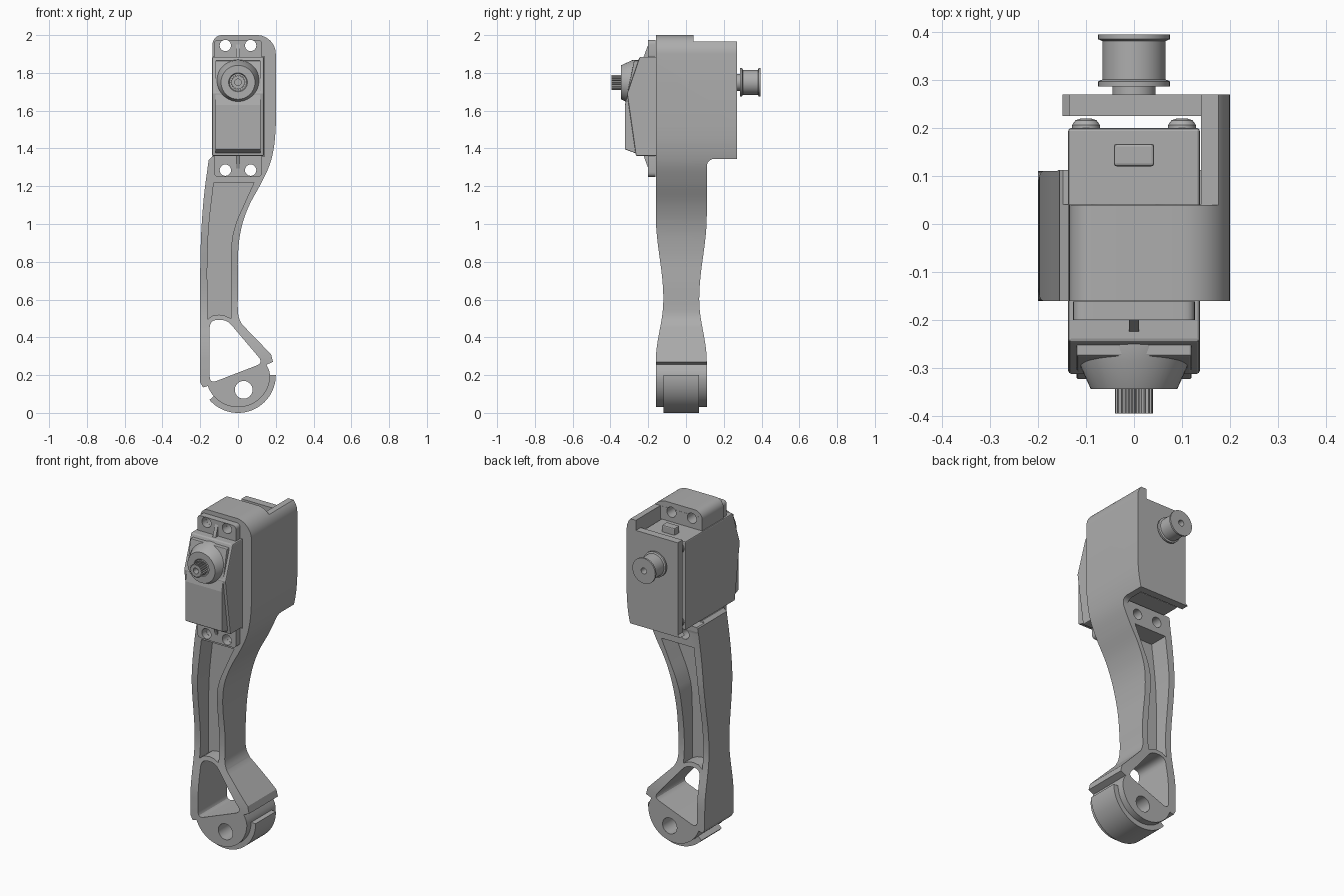
import bpy, bmesh
from math import sin, cos, pi, radians
from mathutils import Vector

if "Cube" in bpy.data.objects:
    bpy.data.objects.remove(bpy.data.objects["Cube"])

grey = bpy.data.materials.new("mid_grey")
grey.use_nodes = True
grey.diffuse_color = (0.42, 0.42, 0.42, 1)
grey.node_tree.nodes["Principled BSDF"].inputs["Base Color"].default_value = grey.diffuse_color


def activate(ob):
    bpy.ops.object.select_all(action='DESELECT')
    ob.select_set(True)
    bpy.context.view_layer.objects.active = ob


def apply(ob, mod):
    activate(ob)
    bpy.ops.object.modifier_apply(modifier=mod.name)


def smooth(ob, angle=30):
    activate(ob)
    bpy.ops.object.shade_smooth_by_angle(angle=radians(angle))


def finish(name, bm):
    bmesh.ops.recalc_face_normals(bm, faces=bm.faces[:])
    me = bpy.data.meshes.new(name)
    bm.to_mesh(me)
    bm.free()
    me.materials.append(grey)
    ob = bpy.data.objects.new(name, me)
    bpy.context.collection.objects.link(ob)
    return ob


def prism(name, pts, axis, a, b, bevel=0):
    """Extrude an outline (x,z along y, or y,z along x) from a to b."""
    bm = bmesh.new()
    place = (lambda p, t: (p[0], t, p[1])) if axis == 'y' else (lambda p, t: (t, p[0], p[1]))
    lo = [bm.verts.new(place(p, a)) for p in pts]
    hi = [bm.verts.new(place(p, b)) for p in pts]
    bm.faces.new(lo)
    bm.faces.new(hi[::-1])
    for i in range(len(pts)):
        j = (i + 1) % len(pts)
        bm.faces.new((lo[i], lo[j], hi[j], hi[i]))
    ob = finish(name, bm)
    if bevel:
        m = ob.modifiers.new("bevel", 'BEVEL')
        m.width, m.segments = bevel, 2
        apply(ob, m)
    return ob


def box(name, x, y, z, bevel=0):
    return prism(name, [(x[0], z[0]), (x[1], z[0]), (x[1], z[1]), (x[0], z[1])], 'y', *y, bevel)


def arc(cx, cz, r, a0, a1, n=12):
    angles = [radians(a0 + (a1 - a0) * i / n) for i in range(n + 1)]
    return [(cx + r * cos(t), cz + r * sin(t)) for t in angles]


def circle(cx, cz, r, n=32):
    return arc(cx, cz, r, 0, 360 - 360 / n, n - 1)


def rounded(pts, r, n=5):
    """Round every corner of a polygon."""
    out = []
    for i, p in enumerate(pts):
        p, q, s = Vector(p), Vector(pts[i - 1]), Vector(pts[(i + 1) % len(pts)])
        a = p + (q - p).normalized() * r
        b = p + (s - p).normalized() * r
        for k in range(n + 1):
            t = k / n
            out.append(tuple(a * (1 - t) ** 2 + p * 2 * t * (1 - t) + b * t * t))
    return out


def curve(pts, n=6):
    """Smooth curve through points."""
    v = [Vector(p) for p in [pts[0]] + pts + [pts[-1]]]
    out = [pts[0]]
    for a, b, c, d in zip(v, v[1:], v[2:], v[3:]):
        for k in range(1, n + 1):
            t = k / n
            out.append(tuple(0.5 * (2 * b + (c - a) * t + (2 * a - 5 * b + 4 * c - d) * t * t
                                    + (3 * b - a - 3 * c + d) * t ** 3)))
    return out


def boolean(ob, cutter, op='DIFFERENCE'):
    m = ob.modifiers.new("cut", 'BOOLEAN')
    m.operation, m.object, m.solver = op, cutter, 'EXACT'
    apply(ob, m)
    bpy.data.objects.remove(cutter)


def lathe(name, profile, cz, n=40):
    """Turn (radius, y) points around a y axis at height cz."""
    bm = bmesh.new()
    rings = [[bm.verts.new((r * cos(2 * pi * i / n), y, cz + r * sin(2 * pi * i / n)))
              for i in range(n)] for r, y in profile]
    for a, b in zip(rings, rings[1:]):
        for i in range(n):
            j = (i + 1) % n
            bm.faces.new((a[i], a[j], b[j], b[i]))
    bm.faces.new(rings[0])
    bm.faces.new(rings[-1])
    ob = finish(name, bm)
    smooth(ob)
    return ob


# Arm with servo housing: front outline crossed with side outline
inner = curve([(0.2, 1.52), (0.192, 1.42), (0.17, 1.32), (0.125, 1.22), (0.06, 1.1),
               (0.018, 0.98), (0.0, 0.84), (0.0, 0.68), (0.0, 0.53), (0.02, 0.47)])
outer = curve([(-0.2, 0.76), (-0.195, 0.95), (-0.18, 1.15), (-0.155, 1.34)])
outline = (arc(0.1, 1.9, 0.1, 90, 0) + inner
           + [(0.175, 0.31), (0.185, 0.27), (0.15, 0.255), (0.165, 0.225)]
           + arc(0, 0.2, 0.17, 0, -160, 28) + [(-0.185, 0.135), (-0.2, 0.16)]
           + outer + [(-0.135, 1.358)] + arc(-0.085, 1.95, 0.05, 180, 90, 8))
arm = prism("arm_and_housing", outline, 'y', -0.16, 0.27)


def half_depth(z):
    span = 0.33 if z < 0.6 else 0.45
    return 0.135 - 0.02 * (1 + cos(pi * (z - 0.6) / span))


waist = [0.27 + 0.78 * i / 26 for i in range(27)]
side = ([(-0.16, -0.1)] + [(-0.025 - half_depth(z), z) for z in waist]
        + [(-0.16, 2.1), (0.04, 2.1), (0.04, 1.965), (0.27, 1.965), (0.27, 1.345)]
        + arc(0.15, 1.305, 0.04, 90, 180, 6)
        + [(-0.025 + half_depth(z), z) for z in waist[::-1]] + [(0.11, -0.1)])
boolean(arm, prism("side_cutter", side, 'x', -0.4, 0.4), 'INTERSECT')

# Servo bay, open rear and lowered back plate
for x, y, z in [((-0.4, 0.14), (-0.3, 0.1), (1.357, 1.888)),
                ((-0.4, 0.14), (0.041, 0.225), (1.346, 2.2)),
                ((-0.4, 0.14), (0.112, 0.225), (1.25, 1.5)),
                ((-0.4, 0.14), (0.2, 0.4), (1.905, 2.2))]:
    boolean(arm, box("bay_cutter", x, y, z))

# Pockets on both faces leave a central web
pocket = (curve([(0.085, 1.22), (0.035, 1.11), (-0.015, 0.99), (-0.036, 0.86), (-0.038, 0.5)])
          + [(-0.07, 0.515), (-0.1, 0.52), (-0.135, 0.515), (-0.162, 0.495)]
          + curve([(-0.163, 0.76), (-0.155, 0.98), (-0.128, 1.22)]))
for a, b in [(-0.3, -0.045), (-0.005, 0.3)]:
    boolean(arm, prism("pocket_cutter", pocket, 'y', a, b))

# Triangular opening, pivot hole and screw holes
triangle = rounded([(-0.15, 0.155), (-0.15, 0.49), (-0.06, 0.495), (0.135, 0.265)], 0.04)
boolean(arm, prism("triangle_cutter", triangle, 'y', -0.4, 0.4))
boolean(arm, prism("pivot_cutter", circle(0.03, 0.122, 0.047), 'y', -0.4, 0.4))
screw_spots = [(s * 0.067, z) for s in (-1, 1) for z in (1.945, 1.285)]
for x, z in screw_spots:
    boolean(arm, prism("screw_cutter", circle(x, z, 0.03, 24), 'y', -0.4, 0.4))
smooth(arm, 25)

# Curved foot pad
pad = prism("foot_pad", arc(0, 0.2, 0.2, 0, -139, 36) + arc(0, 0.2, 0.16, -139, 0, 36),
            'y', -0.12, 0.07)
boolean(pad, prism("pivot_cutter", circle(0.03, 0.122, 0.047), 'y', -0.4, 0.4))
smooth(pad)

# Servo case and raised front cover
prism("servo_case", [(0.2, 1.36), (0.2, 1.885), (-0.245, 1.885), (-0.312, 1.69), (-0.265, 1.36)],
      'x', -0.137, 0.137, 0.006)
prism("servo_cover", [(-0.2, 1.37), (-0.26, 1.372), (-0.323, 1.395), (-0.323, 1.63),
                      (-0.275, 1.865), (-0.2, 1.865)], 'x', -0.12, 0.12, 0.004)

# Mounting tabs with holes and ribs
for name, z0, z1, step in [("upper_tab", 1.87, 1.975, 0.07), ("lower_tab", 1.25, 1.375, -0.07)]:
    corners = [(-0.127, z0), (0.127, z0), (0.127, z1), (-0.127, z1)]
    tab = prism(name, rounded(corners, 0.025), 'y', -0.2, -0.161)
    for x, z in screw_spots:
        if z0 < z < z1:
            boolean(tab, prism("screw_cutter", circle(x, z, 0.03, 24), 'y', -0.4, 0))
    smooth(tab)
    root = 1.88 if step > 0 else 1.365
    prism(name + "_rib", [(-0.195, root), (-0.226, root), (-0.2, root + step), (-0.195, root + step)],
          'x', -0.01, 0.01)

# Output boss and splined shaft
AXIS = 1.75
lathe("output_boss", [(0.12, -0.25), (0.117, -0.285), (0.09, -0.344), (0.05, -0.344),
                      (0.046, -0.338)], AXIS)
teeth = []
for i in range(80):
    r = 0.04 if i % 4 < 2 else 0.034
    teeth.append((r * cos(2 * pi * i / 80), AXIS + r * sin(2 * pi * i / 80)))
shaft = prism("splined_shaft", teeth, 'y', -0.395, -0.3)
boolean(shaft, prism("bore_cutter", circle(0, AXIS, 0.017, 20), 'y', -0.5, -0.36))

# Cable socket and case screws at the rear
box("cable_socket", (-0.042, 0.042), (0.12, 0.167), (1.87, 1.925), 0.006)
for x in (-0.1, 0.1):
    for z in (1.84, 1.405):
        head = lathe("case_screw", [(0.029, 0.19), (0.029, 0.206), (0.022, 0.216), (0.01, 0.22)], z, 20)
        head.location.x = x

# Rear pulley on its stub
pulley = lathe("rear_pulley", [(0.045, 0.26), (0.045, 0.286), (0.075, 0.286), (0.075, 0.297),
                               (0.066, 0.301), (0.066, 0.381), (0.075, 0.385), (0.075, 0.395),
                               (0.018, 0.395), (0.018, 0.35)], AXIS)
